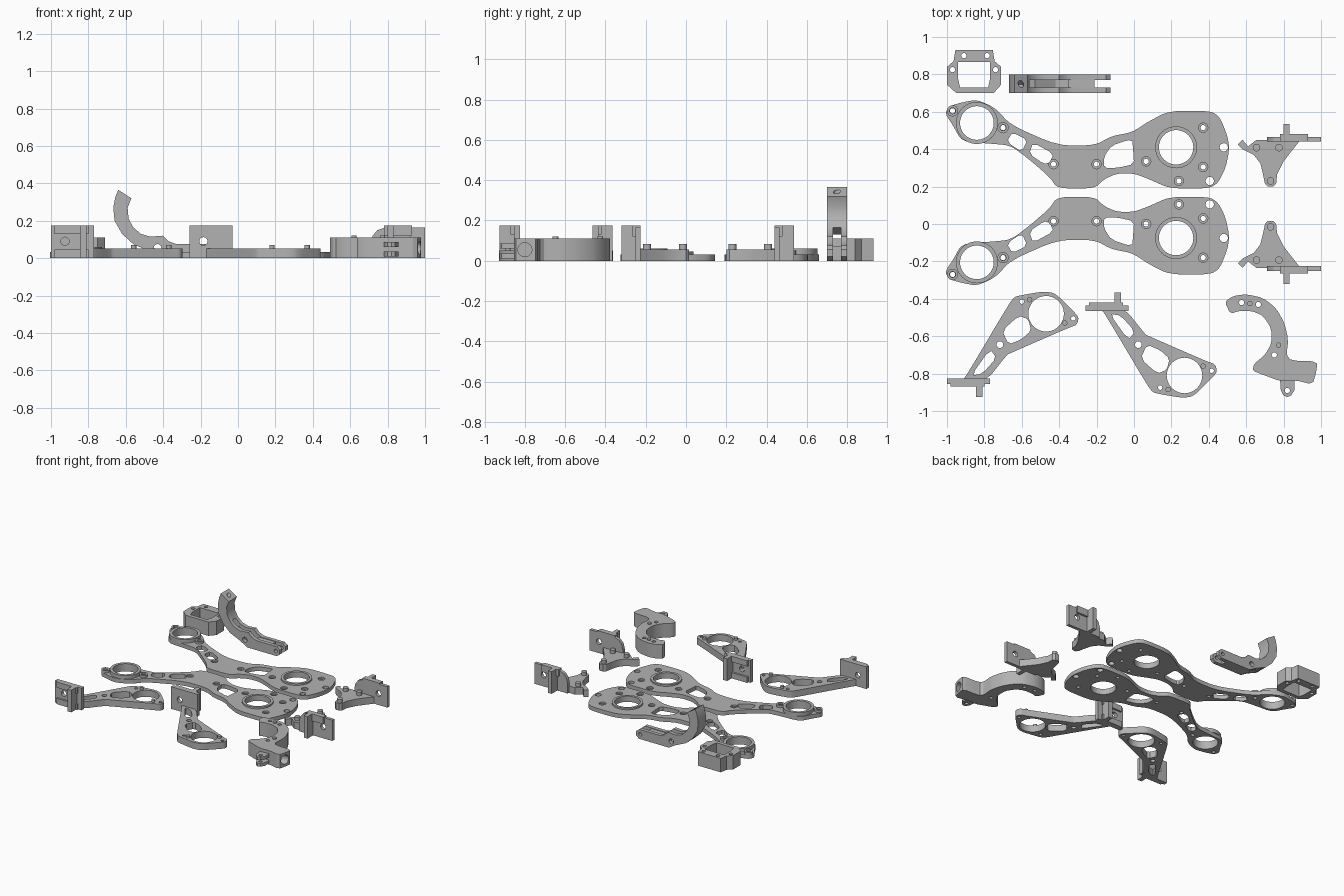
import bpy, bmesh, math
from mathutils import Matrix, Vector

default = bpy.data.objects.get("Cube")
if default:
    bpy.data.objects.remove(default, do_unlink=True)

grey = bpy.data.materials.new("plain_grey")
grey.use_nodes = True
shade = (0.45, 0.45, 0.45, 1)
grey.diffuse_color = shade
grey.node_tree.nodes["Principled BSDF"].inputs["Base Color"].default_value = shade

STAY = Matrix.Identity(4)
parts = []


def circle(x, y, radius, count=32):
    turn = math.tau / count
    return [(x + radius * math.cos(i * turn), y + radius * math.sin(i * turn)) for i in range(count)]


def soften(points, rounds=2):
    """Round the corners of a closed outline."""
    for _ in range(rounds):
        result = []
        for i, start in enumerate(points):
            a, b = Vector(start), Vector(points[(i + 1) % len(points)])
            result += [tuple(a.lerp(b, 0.2)), tuple(a.lerp(b, 0.8))]
        points = result
    return points


def rect(left, right, low, high):
    return [(left, low), (right, low), (right, high), (left, high)]


def plate(name, outline, holes, low, high, place=STAY, upright=False):
    """Extrude an outline with holes along z, or along y when upright."""
    bm = bmesh.new()
    edges = []
    for loop in [outline] + holes:
        verts = [bm.verts.new((x, y, low)) for x, y in loop]
        edges += [bm.edges.new((verts[i - 1], verts[i])) for i in range(len(verts))]
    bmesh.ops.triangle_fill(bm, use_beauty=True, edges=edges, normal=(0, 0, 1))
    grown = bmesh.ops.extrude_face_region(bm, geom=bm.faces[:])["geom"]
    top = [v for v in grown if isinstance(v, bmesh.types.BMVert)]
    bmesh.ops.translate(bm, verts=top, vec=(0, 0, high - low))
    if upright:
        for v in bm.verts:
            v.co.y, v.co.z = v.co.z, v.co.y
    bm.transform(place)
    bmesh.ops.recalc_face_normals(bm, faces=bm.faces[:])
    mesh = bpy.data.meshes.new(name)
    bm.to_mesh(mesh)
    bm.free()
    mesh.materials.append(grey)
    obj = bpy.data.objects.new(name, mesh)
    bpy.context.collection.objects.link(obj)
    parts.append(obj)
    return obj


def bore(target, centre, radius, length, tilt):
    """Drill a round hole with a hidden cutter."""
    bpy.ops.mesh.primitive_cylinder_add(vertices=24, radius=radius, depth=length, location=centre, rotation=tilt)
    cutter = bpy.context.object
    cutter.name = target.name + "_cutter"
    cutter.hide_render = True
    cutter.hide_viewport = True
    cutter.display_type = "WIRE"
    cut = target.modifiers.new("bore", "BOOLEAN")
    cut.object = cutter
    cut.solver = "EXACT"


def mirrored(shift_x, total_y):
    return Matrix.Translation((shift_x, total_y, 0)) @ Matrix.Diagonal((1, -1, 1, 1))


# Pair of long arms: countersunk plate, motor ring and hub ring
arm = soften([(-.99, .63), (-.92, .65), (-.84, .665), (-.74, .62), (-.66, .53), (-.41, .42), (-.21, .42),
              (-.12, .47), (-.01, .49), (.08, .55), (.19, .605), (.41, .605), (.46, .57), (.5, .47),
              (.51, .4), (.49, .3), (.45, .22), (.4, .19), (.19, .19), (.08, .24), (0, .27), (-.09, .27),
              (-.16, .24), (-.21, .19), (-.41, .19), (-.45, .25), (-.56, .345), (-.66, .42), (-.77, .43),
              (-.92, .44), (-.97, .53), (-1.01, .59)])
windows = [[(-.65, .49), (-.57, .45), (-.6, .385), (-.68, .44)],
           [(-.54, .435), (-.43, .375), (-.45, .33), (-.48, .32), (-.56, .375)],
           [(-.16, .36), (-.12, .42), (-.01, .455), (-.005, .4), (0, .32), (-.09, .3), (-.16, .3)]]
windows = [soften(w, 1) for w in windows]
screws = [(.37, .515), (.065, .335), (.24, .23), (.37, .305), (-.43, .32), (-.2, .32), (-.7, .515), (-.97, .605)]
motor, hub = (-.84, .54), (.225, .41)
for side, place in (("upper", STAY), ("lower", mirrored(0, .335))):
    big = [circle(*motor, .09, 48), circle(*hub, .092, 48), circle(.48, .41, .022), circle(.405, .23, .022)]
    for layer, low, high, radius in (("base", 0, .02, .014), ("top", .02, .032, .025)):
        holes = windows + big + [circle(x, y, radius, 16) for x, y in screws]
        plate(f"{side}_arm_{layer}", arm, holes, low, high, place)
    plate(side + "_motor_ring", circle(*motor, .112, 48), [circle(*motor, .09, 48)], .03, .06, place)
    plate(side + "_hub_ring", circle(*hub, .112, 48), [circle(*hub, .092, 48)], .03, .045, place)
    for x, y in screws[-2:]:
        plate(side + "_motor_boss", circle(x, y, .03, 20), [circle(x, y, .016, 20)], .03, .05, place)

# Small open frame at the back
frame = [(-.955, .93), (-.755, .93), (-.745, .87), (-.71, .84), (-.71, .745), (-.75, .7),
         (-.95, .7), (-1, .745), (-1, .84), (-.965, .87)]
opening = [(-.94, .865), (-.77, .865), (-.77, .775), (-.78, .73), (-.93, .73), (-.94, .775)]
pins = [(-.91, .9), (-.785, .9), (-.97, .825), (-.74, .825)]
plate("open_frame", frame, [opening] + [circle(x, y, .014, 16) for x, y in pins], 0, .11)

# Tall hook made from two cheeks and a web between them
hook = [(-.64, .365), (-.57, .32), (-.59, .27), (-.585, .21), (-.56, .165), (-.52, .13), (-.47, .115),
        (-.4, .12), (-.37, .09), (-.33, .075), (-.15, .075), (-.125, .055), (-.125, .02), (-.15, 0),
        (-.41, 0), (-.47, .035), (-.56, .075), (-.62, .13), (-.66, .2), (-.667, .27), (-.655, .33)]
bolt = [circle(-.43, .055, .02, 20), circle(-.16, .038, .014, 16)]
for side, low, high in (("front", .7, .73), ("back", .77, .8)):
    plate(side + "_hook_cheek", hook, bolt, low, high, upright=True)
tip = plate("hook_tip_web", hook[:5] + hook[-4:], [], .73, .77, upright=True)
bore(tip, (-.605, .75, .343), .015, .06, (math.radians(-32), 0, 0))
plate("hook_base_web", rect(-.35, -.21, 0, .07), [], .73, .77, upright=True)
plate("hook_floor_web", [(-.56, .08), (-.53, .11), (-.42, .035), (-.35, .03), (-.35, 0), (-.41, 0)],
      [], .73, .77, upright=True)

# Pair of long motor brackets with an upright mounting plate
bracket = soften([(-.64, -.39), (-.6, -.38), (-.48, -.36), (-.42, -.37), (-.32, -.47), (-.295, -.5),
                  (-.305, -.54), (-.35, -.555), (-.66, -.69), (-.68, -.7), (-.79, -.84), (-.92, -.84),
                  (-.89, -.8), (-.67, -.43)])
slots = [[(-.67, -.645), (-.6, -.615), (-.55, -.57), (-.565, -.51), (-.615, -.49), (-.705, -.57)],
         [(-.87, -.81), (-.81, -.8), (-.735, -.715), (-.77, -.67)]]
slots = [soften(s, 1) for s in slots]
for side, place in (("left", STAY), ("right", mirrored(.74, -1.29))):
    name = side + "_bracket"
    holes = slots + [circle(-.47, -.48, .095, 48), circle(-.6, -.415, .012, 16),
                     circle(-.325, -.505, .012, 16), circle(-.717, -.645, .018, 16)]
    plate(name, bracket, holes, 0, .052, place)
    for x, y in ((-.558, -.405), (-.37, -.53)):
        plate(name + "_post", circle(x, y, .014, 16), [], .05, .07, place)
    mount_holes = [circle(-.925, .09, .022, 20)]
    plate(name + "_mount", rect(-1, -.77, 0, .175), mount_holes, -.855, -.825, place, True)
    plate(name + "_mount_pad", rect(-.98, -.8, .13, .175), [], -.87, -.855, place, True)
    plate(name + "_mount_foot", rect(-.98, -.8, 0, .045), [], -.87, -.855, place, True)
    plate(name + "_mount_rib", rect(-.845, -.81, 0, .175), [], -.925, -.85, place, True)

# Pair of short corner brackets
corner = [(.7, 0), (.715, .015), (.745, .015), (.76, 0), (.765, -.05), (.8, -.12), (.89, -.235),
          (.655, -.235), (.61, -.2), (.58, -.235), (.555, -.21), (.58, -.185), (.64, -.155), (.675, -.11), (.69, -.05)]
face = [(.71, 0), (1, 0), (1, .165), (.79, .165), (.745, .15), (.72, .12), (.71, .08)]
for side, place in (("front", STAY), ("back", mirrored(0, .215))):
    name = side + "_corner_bracket"
    plate(name, corner, [], 0, .055, place)
    for x, y in ((.655, -.193), (.775, -.193), (.73, -.015)):
        plate(name + "_post", circle(x, y, .02, 20), [], .05, .082, place)
    plate(name + "_mount", face, [circle(.92, .09, .022, 20)], -.25, -.225, place, True)
    plate(name + "_mount_pad", rect(.78, .93, .12, .175), [], -.265, -.225, place, True)
    plate(name + "_mount_rib", rect(.8, .832, 0, .175), [], -.32, -.245, place, True)

# Curved clamp with a bored block and a forked lug
clamp = soften([(.485, -.415), (.53, -.385), (.6, -.375), (.69, -.395), (.76, -.45), (.805, -.53),
                (.825, -.62), (.815, -.7), (.84, -.73), (.98, -.735), (.975, -.79), (.955, -.858),
                (.86, -.835), (.78, -.84), (.7, -.81), (.635, -.785), (.64, -.75), (.7, -.7),
                (.735, -.64), (.735, -.56), (.69, -.49), (.63, -.465), (.56, -.465), (.515, -.48)], 1)
pins = [(.575, -.42), (.665, -.43), (.75, -.7)]
block = plate("clamp", clamp, [circle(x, y, .014, 16) for x, y in pins], 0, .11)
bore(block, (.95, -.8, .055), .035, .16, (0, math.pi / 2, 0))
plate("clamp_post", circle(.773, -.648, .014, 16), [], .1, .12)
plate("clamp_post", circle(.62, -.425, .014, 16), [], .1, .12)
lug = [(.78, -.82), (.785, -.89), (.8, -.917), (.82, -.925), (.84, -.917), (.857, -.89), (.86, -.82)]
for low, high in ((.01, .035), (.06, .085)):
    plate("clamp_lug", lug, [circle(.82, -.89, .014, 16)], low, high)

# Keep hard edges crisp and round walls smooth
bpy.ops.object.select_all(action="DESELECT")
for obj in parts:
    obj.select_set(True)
bpy.context.view_layer.objects.active = parts[0]
bpy.ops.object.shade_smooth_by_angle(angle=math.radians(30))
